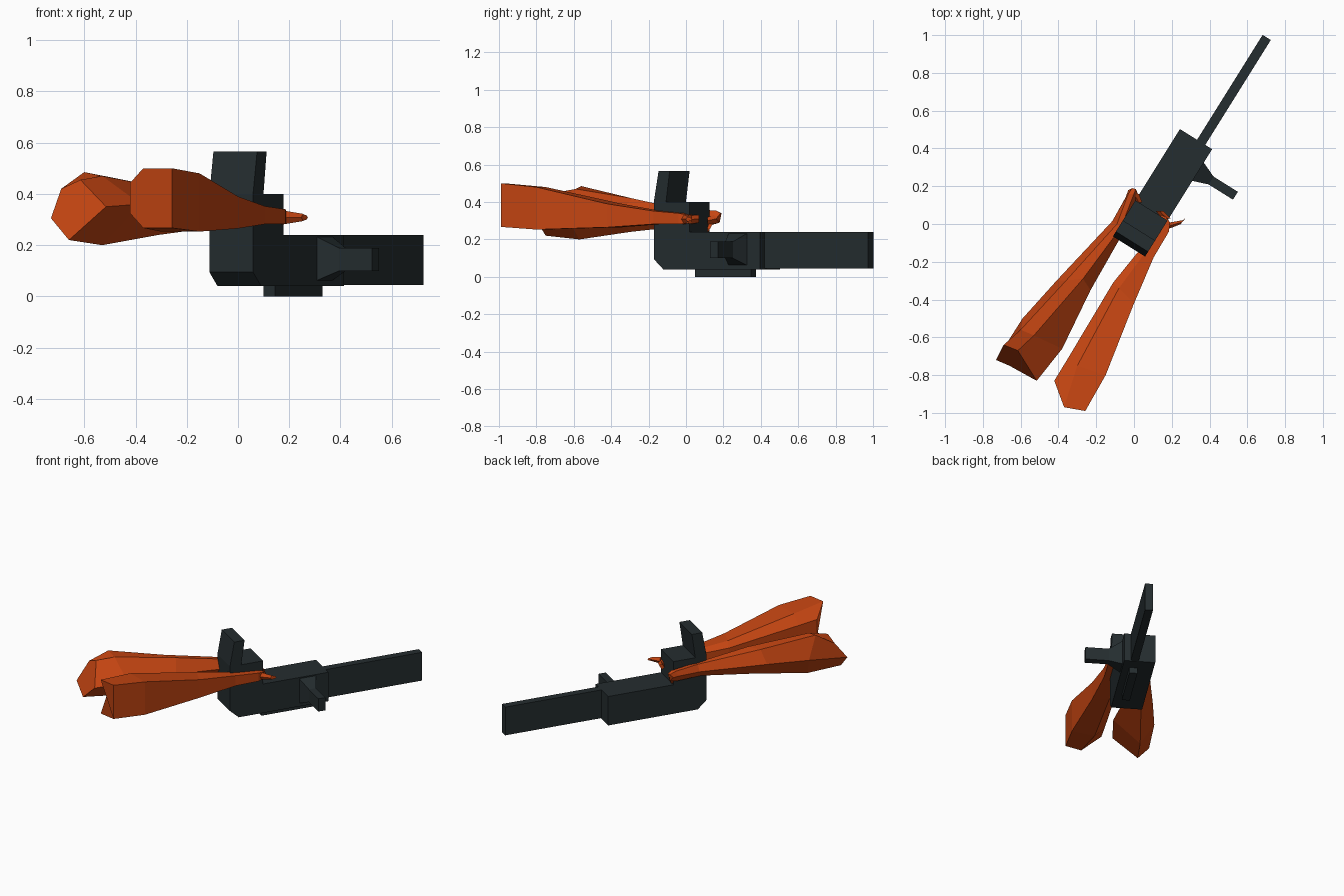
import bpy, bmesh, math
from mathutils import Matrix

if "Cube" in bpy.data.objects:
    bpy.data.objects.remove(bpy.data.objects["Cube"])

TURN = Matrix.Rotation(math.radians(-32), 4, 'Z')   # saw axis runs diagonally


def material(name, col):
    m = bpy.data.materials.new(name)
    m.diffuse_color = (*col, 1)
    m.use_nodes = True
    m.node_tree.nodes["Principled BSDF"].inputs["Base Color"].default_value = m.diffuse_color
    return m


DARK = material("dark_metal", (0.018, 0.026, 0.029))
ORANGE = material("orange_cloth", (0.56, 0.06, 0.006))


def loft(name, rings, mat, turn=False):
    """Skin a list of equal-length rings and cap both ends."""
    bm = bmesh.new()
    vs = [[bm.verts.new(p) for p in r] for r in rings]
    n = len(rings[0])
    for a, b in zip(vs, vs[1:]):
        for i in range(n):
            j = (i + 1) % n
            bm.faces.new((a[i], a[j], b[j], b[i]))
    bm.faces.new(vs[0])
    bm.faces.new(vs[-1])
    bmesh.ops.recalc_face_normals(bm, faces=bm.faces)
    if turn:
        bm.transform(TURN)
    me = bpy.data.meshes.new(name)
    bm.to_mesh(me)
    bm.free()
    me.materials.append(mat)
    ob = bpy.data.objects.new(name, me)
    bpy.context.collection.objects.link(ob)
    return ob


def side_profile(name, pts, w0, w1):
    """Extrude a (length, height) outline across the saw's width."""
    return loft(name, [[(w, l, z) for l, z in pts] for w in (w0, w1)], DARK, True)


def box(name, l0, l1, w0, w1, z0, z1):
    return side_profile(name, [(l0, z0), (l1, z0), (l1, z1), (l0, z1)], w0, w1)


# motor housing with the rear guard rising and hooking forward
W0, W1 = -0.06, 0.141
side_profile("housing", [(-0.055, 0.04), (0.555, 0.04), (0.555, 0.24), (0.11, 0.24),
                         (0.11, 0.40), (-0.038, 0.40), (-0.015, 0.565), (-0.085, 0.565),
                         (-0.115, 0.40), (-0.115, 0.095)], W0, W1)
box("blade", 0.55, 1.21, 0.047, 0.098, 0.045, 0.24)
box("bottom_plate", 0.118, 0.47, 0.044, 0.096, 0.0, 0.05)


# side grip with flared root
def grip_ring(w, l0, l1, z0, z1):
    return [(w, l0, z0), (w, l1, z0), (w, l1, z1), (w, l0, z1)]


loft("side_grip", [grip_ring(0.135, 0.355, 0.474, 0.06, 0.235),
                   grip_ring(0.224, 0.387, 0.436, 0.10, 0.188),
                   grip_ring(0.376, 0.387, 0.436, 0.10, 0.188)], DARK, True)

# left sleeve, five sided, narrowing to the hand
loft("left_arm", [
    [(-.73, -.72, .305), (-.69, -.64, .42), (-.615, -.67, .455), (-.515, -.83, .35), (-.66, -.75, .22)],
    [(-.59, -.50, .33), (-.60, -.56, .485), (-.53, -.59, .47), (-.38, -.66, .36), (-.53, -.57, .20)],
    [(-.41, -.30, .33), (-.36, -.30, .42), (-.27, -.29, .42), (-.23, -.35, .34), (-.31, -.30, .24)],
    [(-.115, .015, .32), (-.09, .0, .36), (-.07, -.02, .36), (-.065, -.06, .31), (-.09, -.03, .27)],
    [(-.045, .14, .32), (-.03, .16, .355), (.0, .16, .355), (.01, .11, .30), (-.02, .13, .275)],
    [(-.03, .18, .32), (-.01, .19, .34), (.01, .185, .34), (.02, .16, .31), (.0, .18, .29)],
], ORANGE)


# right sleeve, six sided: far corners and near corners at shared heights
def sleeve_ring(left, mid, right, zs):
    z0, z1 = zs
    d = (z1 - z0) * 0.25
    return [(*left, z1 - d), (*mid, z1), (*right, z1), (*right, z0), (*mid, z0), (*left, z0 + d)]


loft("right_arm", [
    sleeve_ring((-.422, -.83), (-.37, -.97), (-.258, -.99), (.267, .50)),
    sleeve_ring((-.355, -.72), (-.30, -.75), (-.15, -.80), (.253, .48)),
    sleeve_ring((-.11, -.31), (-.08, -.34), (.0, -.42), (.265, .39)),
    sleeve_ring((.06, -.10), (.075, -.13), (.105, -.175), (.282, .352)),
    sleeve_ring((.13, .02), (.15, .0), (.185, -.04), (.283, .34)),
    sleeve_ring((.145, .05), (.165, .04), (.19, .01), (.285, .33)),
], ORANGE)


# thumbs and curled fingers
def digit(name, a, b, ra, rb):
    def ring(c, r):
        return [(c[0] + r * math.cos(t) * 0.6, c[1] + r * math.cos(t) * 0.8, c[2] + r * math.sin(t))
                if abs(b[1] - a[1]) < abs(b[0] - a[0]) else
                (c[0] + r * math.cos(t), c[1], c[2] + r * math.sin(t))
                for t in (0.5 * math.pi * k for k in range(4))]
    return loft(name, [ring(a, ra), ring(b, rb)], ORANGE)


digit("right_thumb", (.17, -.015, .308), (.255, .01, .308), .028, .014)
digit("right_thumb_tip", (.25, .008, .308), (.268, .025, .308), .014, .008)
digit("right_fingers", (.17, .03, .307), (.135, .07, .31), .024, .02)
digit("left_thumb", (.0, .16, .31), (.025, .115, .30), .026, .018)
digit("left_finger", (.0, .13, .29), (.025, .115, .25), .02, .012)
